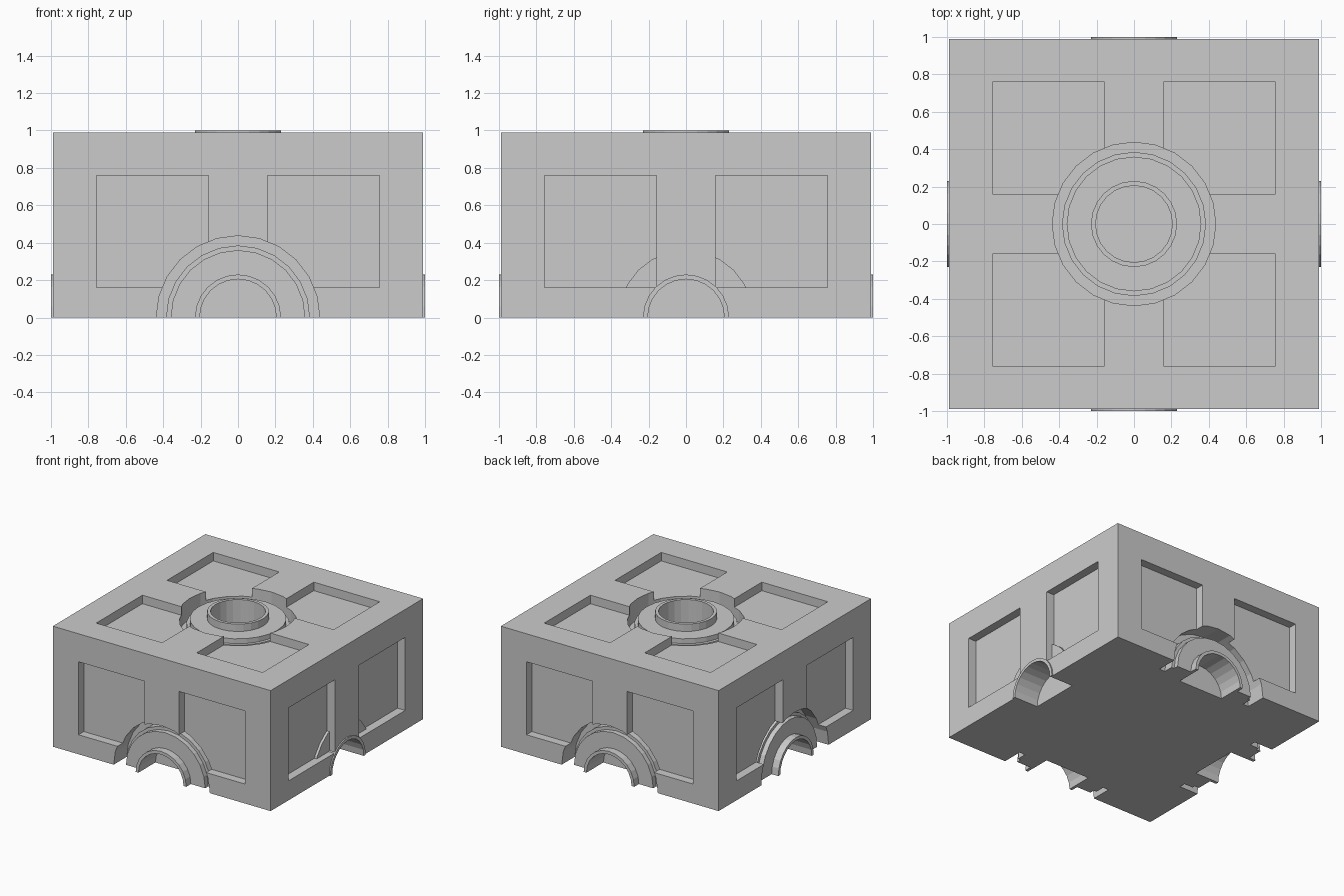
import bpy, bmesh
from math import cos, sin, pi, radians
from mathutils import Matrix

if "Cube" in bpy.data.objects:
    bpy.data.objects.remove(bpy.data.objects["Cube"])

H = 0.99          # half width and height of the body
SIDES = 24


def make_object(name, bm):
    bmesh.ops.recalc_face_normals(bm, faces=bm.faces)
    mesh = bpy.data.meshes.new(name)
    bm.to_mesh(mesh)
    bm.free()
    obj = bpy.data.objects.new(name, mesh)
    bpy.context.collection.objects.link(obj)
    return obj


def box(name, lo, hi, matrix=Matrix()):
    bm = bmesh.new()
    bmesh.ops.create_cube(bm, size=1)
    for v in bm.verts:
        v.co = [a + (c + 0.5) * (b - a) for a, b, c in zip(lo, hi, v.co)]
    bm.transform(matrix)
    return make_object(name, bm)


def lathe(name, profile, matrix, half=False):
    """Turn a closed (radius, height) profile around local z."""
    bm = bmesh.new()
    count = SIDES // 2 + 1 if half else SIDES
    rings = []
    for i in range(count):
        a = 2 * pi * i / SIDES
        rings.append([bm.verts.new((r * cos(a), r * sin(a), z)) for r, z in profile])
    n = len(profile)
    for i in range(count - 1 if half else count):
        p, q = rings[i], rings[(i + 1) % count]
        for j in range(n):
            k = (j + 1) % n
            bm.faces.new((p[j], p[k], q[k], q[j]))
    if half:
        bm.faces.new(rings[0])
        bm.faces.new(rings[-1])
    bm.transform(matrix)
    return make_object(name, bm)


def disc_cutter(radius, depth, matrix):
    bm = bmesh.new()
    ring = [bm.verts.new((radius * cos(2 * pi * i / SIDES), radius * sin(2 * pi * i / SIDES), -depth))
            for i in range(SIDES)]
    face = bm.faces.new(ring)
    top = bmesh.ops.extrude_face_region(bm, geom=[face])
    moved = [g for g in top["geom"] if isinstance(g, bmesh.types.BMVert)]
    bmesh.ops.translate(bm, verts=moved, vec=(0, 0, depth + 0.1))
    bm.transform(matrix)
    return make_object("cutter", bm)


def cut(target, cutter):
    mod = target.modifiers.new("cut", 'BOOLEAN')
    mod.operation = 'DIFFERENCE'
    mod.solver = 'EXACT'
    mod.object = cutter
    bpy.context.view_layer.objects.active = target
    bpy.ops.object.modifier_apply(modifier=mod.name)
    bpy.data.objects.remove(cutter)


# Main half-cube body
body = box("body", (-H, -H, 0), (H, H, H))

# One outward-facing frame for the top and each of the four sides
lift = Matrix.Translation((0, 0, H))
faces = [("top", lift, False)]
for i, side in enumerate(("front", "right", "back", "left")):
    turn = Matrix.Rotation(i * pi / 2, 4, 'Z') @ Matrix.Rotation(radians(90), 4, 'X')
    faces.append((side, turn @ lift, True))

# Stepped port: raised lip, flange, lower step
port = [(0.205, -0.17), (0.205, 0.01), (0.23, 0.01), (0.23, -0.05),
        (0.36, -0.05), (0.36, -0.09), (0.385, -0.09), (0.385, -0.17)]

for name, matrix, half in faces:
    # Recessed square panels
    for sx in (-1, 1):
        for sy in ((1,) if half else (-1, 1)):
            xs, ys = sorted((sx * 0.157, sx * 0.757)), sorted((sy * 0.16, sy * 0.76))
            cut(body, box("cutter", (xs[0], ys[0], -0.07), (xs[1], ys[1], 0.1), matrix))
    # Round socket and central bore
    cut(body, disc_cutter(0.437, 0.17, matrix))
    cut(body, disc_cutter(0.205, 0.21, matrix))
    lathe(name + "_port", port, matrix, half)
